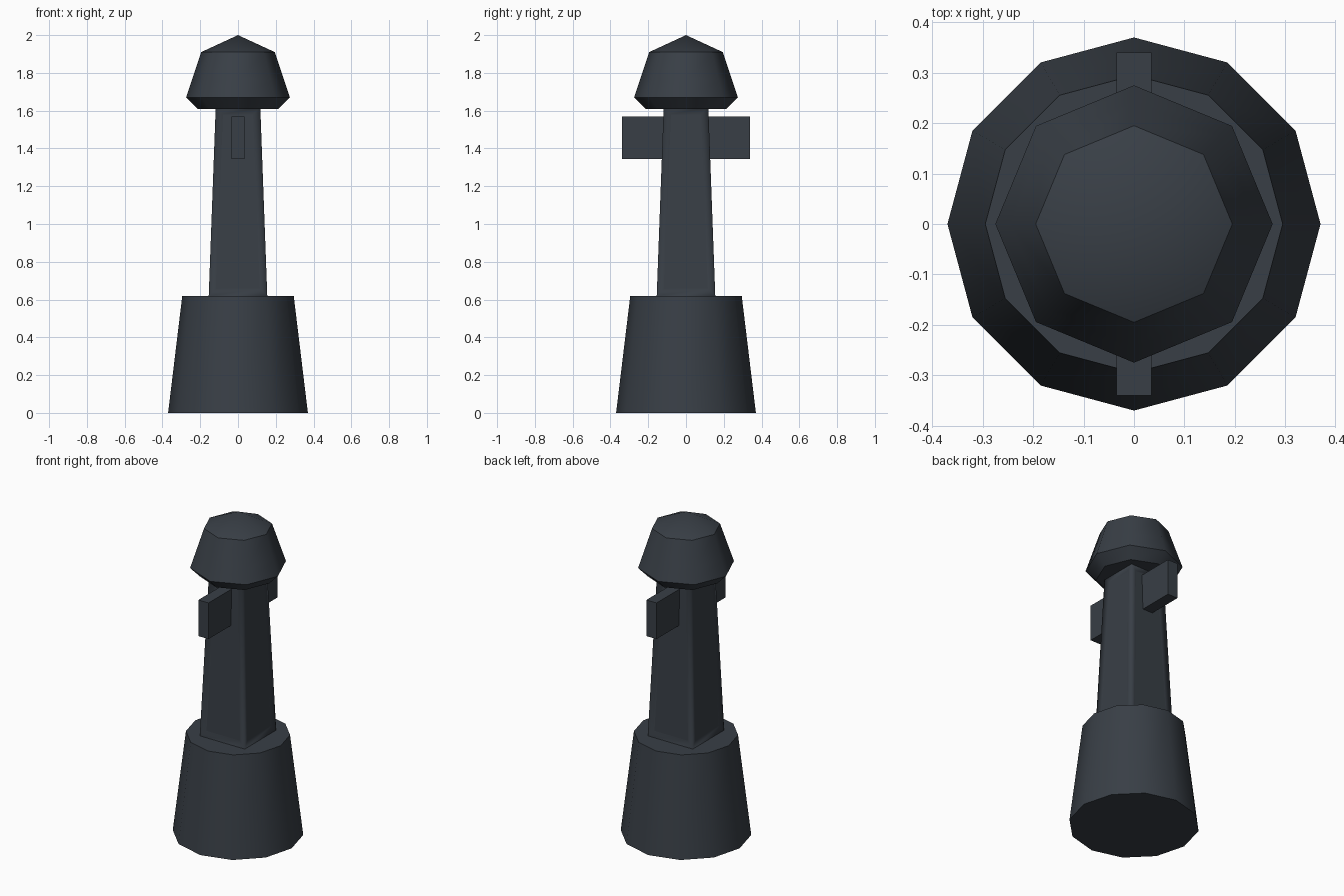
import bpy, bmesh, math

if "Cube" in bpy.data.objects:
    bpy.data.objects.remove(bpy.data.objects["Cube"])

mat = bpy.data.materials.new("dark_slate")
mat.diffuse_color = (0.040, 0.049, 0.061, 1)
mat.use_nodes = True
mat.node_tree.nodes["Principled BSDF"].inputs["Base Color"].default_value = mat.diffuse_color


def finish(name, bm, angle=None):
    bmesh.ops.recalc_face_normals(bm, faces=bm.faces[:])
    me = bpy.data.meshes.new(name)
    bm.to_mesh(me)
    bm.free()
    me.materials.append(mat)
    ob = bpy.data.objects.new(name, me)
    bpy.context.collection.objects.link(ob)
    if angle:
        bpy.ops.object.select_all(action='DESELECT')
        ob.select_set(True)
        bpy.context.view_layer.objects.active = ob
        bpy.ops.object.shade_smooth_by_angle(angle=math.radians(angle))
    return ob


def lathe(sides, profile, turn=0.0):
    """Stack of regular rings (radius, z), capped; radius 0 makes a point."""
    bm = bmesh.new()
    rings = []
    for r, z in profile:
        if r == 0:
            rings.append([bm.verts.new((0, 0, z))])
        else:
            rings.append([bm.verts.new((r * math.cos(turn + math.tau * i / sides),
                                        r * math.sin(turn + math.tau * i / sides), z))
                          for i in range(sides)])
    for a, b in zip(rings, rings[1:]):
        for i in range(sides):
            j = (i + 1) % sides
            if len(b) == 1:
                bm.faces.new((a[i], a[j], b[0]))
            else:
                bm.faces.new((a[i], a[j], b[j], b[i]))
    for ring in (rings[0], rings[-1]):
        if len(ring) > 1:
            bm.faces.new(ring)
    bmesh.ops.recalc_face_normals(bm, faces=bm.faces[:])
    return bm


# Twelve-sided tapered base
finish("base", lathe(12, [(0.37, 0), (0.295, 0.62)]), 46)

# Square tapered column with a shallow panel on each side
root2 = math.sqrt(2)
bm = lathe(4, [(0.155 * root2, 0.62), (0.118 * root2, 1.62)], math.pi / 4)
sides = [f for f in bm.faces if abs(f.normal.z) < 0.5]
bmesh.ops.inset_individual(bm, faces=sides, thickness=0.055, depth=-0.008)
for f in bm.faces:
    f.smooth = f not in sides and abs(f.normal.z) < 0.5
finish("column", bm)

# Eight-sided domed head
finish("head", lathe(8, [(0.215, 1.61), (0.275, 1.67), (0.245, 1.76),
                         (0.195, 1.91), (0, 2.0)]), 46)

# Front and back fins
for name, s in (("front_fin", -1), ("back_fin", 1)):
    bm = bmesh.new()
    bmesh.ops.create_cube(bm, size=1)
    for v in bm.verts:
        v.co = (v.co.x * 0.07, s * (0.22 + v.co.y * 0.24), 1.457 + v.co.z * 0.225)
    finish(name, bm)
